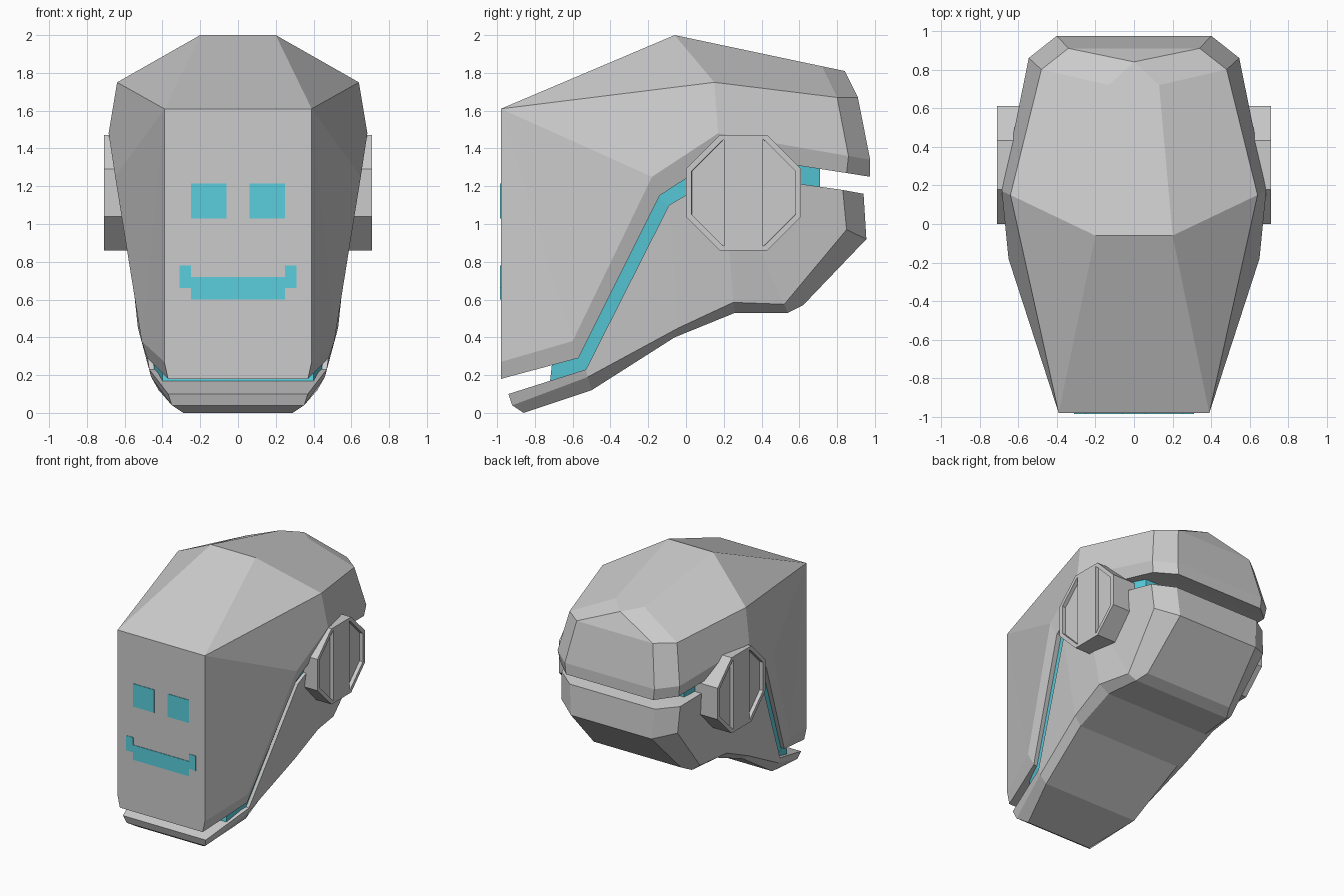
import bpy, bmesh
from math import pi, cos, sin

if "Cube" in bpy.data.objects:
    bpy.data.objects.remove(bpy.data.objects["Cube"])

cyan = bpy.data.materials.new("cyan_glow")
cyan.diffuse_color = (0.10, 0.62, 0.73, 1)
cyan.use_nodes = True
cyan.node_tree.nodes["Principled BSDF"].inputs["Base Color"].default_value = cyan.diffuse_color


def finish(bm, name, mat=None):
    bmesh.ops.recalc_face_normals(bm, faces=bm.faces[:])
    me = bpy.data.meshes.new(name)
    bm.to_mesh(me)
    bm.free()
    ob = bpy.data.objects.new(name, me)
    bpy.context.collection.objects.link(ob)
    if mat:
        me.materials.append(mat)
    return ob


def loft(name, rings, mat=None):
    """Skin half rings (front to back, x > 0), mirrored in x; caps are strips across."""
    bm, seen, done = bmesh.new(), {}, set()

    def vert(p, s):
        k = (round(p[0] * s, 4), p[1], p[2])
        if k[0] == 0:
            k = (0.0, p[1], p[2])
        if k not in seen:
            seen[k] = bm.verts.new(k)
        return seen[k]

    def face(*pts):
        vs = list(dict.fromkeys(vert(p, s) for p, s in pts))
        key = frozenset(vs)
        if len(vs) > 2 and key not in done:
            done.add(key)
            bm.faces.new(vs)

    for a, b in zip(rings, rings[1:]):
        for i in range(len(a) - 1):
            for s in (1, -1):
                face((a[i], s), (a[i + 1], s), (b[i + 1], s), (b[i], s))
        for e in (0, -1):
            face((a[e], 1), (a[e], -1), (b[e], -1), (b[e], 1))
    for r in (rings[0], rings[-1]):
        for p, q in zip(r, r[1:]):
            face((p, 1), (q, 1), (q, -1), (p, -1))
    return finish(bm, name, mat)


# Upper head shell: crown ridge, brow line, lower side line, bevelled lower rim
ridge, front, brow = (.20, -.06, 2.0), (.39, -.98, 1.61), (.64, .15, 1.75)
loft("upper_shell", [
    [ridge] * 4 + [(.13, .72, 1.835), (0, .84, 1.81)],
    [front] * 3 + [brow, (.48, .80, 1.67), (.34, .91, 1.67)],
    [(.39, -.98, .27), (.51, -.60, .38), (.65, -.18, 1.25),
     (.685, .17, 1.48), (.545, .86, 1.36), (.40, .975, 1.34)],
    [(.37, -.98, .18), (.48, -.57, .29), (.62, -.14, 1.15),
     (.65, .20, 1.37), (.53, .85, 1.27), (.39, .975, 1.25)],
])

# Lower jaw: top rim, side crease, underside
cheek, heel, tail = (.63, .20, 1.27), (.49, .52, .575), (.36, .955, .92)
loft("lower_jaw", [
    [(.37, -.94, .10), (.47, -.53, .23), (.60, -.09, 1.10)] + [cheek] * 3
    + [(.53, .83, 1.18), (.38, .94, 1.16)],
    [(.35, -.92, .04), (.46, -.52, .19), (.53, -.04, .45), (.54, .25, .585),
     heel, heel, (.52, .85, .97), tail],
    [(.29, -.86, 0), (.42, -.50, .12), (.46, -.06, .40), (.46, .26, .53),
     (.43, .54, .53), (.39, .62, .57), tail, tail],
])

# Glowing core seen in the gap between shell and jaw
loft("glowing_core", [
    [(.40, -.71, .255), (.45, -.59, .30), (.58, -.16, 1.16), (.61, .20, 1.38), (.48, .71, 1.30)],
    [(.40, -.72, .165), (.44, -.50, .20), (.57, -.07, 1.07), (.60, .20, 1.2), (.48, .71, 1.15)],
], cyan)

# Ear discs: octagon with two recessed side panels, mirrored
bm = bmesh.new()
R, cy, cz, x0, x1 = .305 / cos(pi / 8), .305, 1.165, .50, .71
pts = [(cy + R * cos(pi / 8 + i * pi / 4), cz + R * sin(pi / 8 + i * pi / 4)) for i in range(8)]
top, bot = cz + .305, cz - .305
loop = pts[:2] + [(.385, top), (.225, top)] + pts[2:6] + [(.225, bot), (.385, bot)] + pts[6:]
back = [bm.verts.new((x0, *p)) for p in loop]
face = [bm.verts.new((x1, *p)) for p in loop]
bm.faces.new(back)
for i in range(12):
    j = (i + 1) % 12
    bm.faces.new((back[i], back[j], face[j], face[i]))
bm.faces.new([face[i] for i in (2, 3, 8, 9)])
panels = [bm.faces.new([face[i] for i in ids])
          for ids in ((9, 10, 11, 0, 1, 2), (3, 4, 5, 6, 7, 8))]
bm.normal_update()
bmesh.ops.inset_individual(bm, faces=panels, thickness=.032)
bmesh.ops.inset_individual(bm, faces=panels, thickness=.001, depth=-.03)
ear = finish(bm, "ear_discs")
ear.modifiers.new("mirror", 'MIRROR')


# Pixel face: thin plates on the front panel
def plate(name, xa, xb, za, zb):
    bpy.ops.mesh.primitive_cube_add(size=1, location=((xa + xb) / 2, -.98, (za + zb) / 2))
    ob = bpy.context.object
    ob.name = name
    ob.scale = (xb - xa, .008, zb - za)
    ob.data.materials.append(cyan)


plate("mouth_bar", -.25, .25, .60, .72)
for side, s in (("right", 1), ("left", -1)):
    plate("eye_" + side, *sorted((s * .06, s * .25)), 1.03, 1.215)
    plate("mouth_corner_" + side, *sorted((s * .25, s * .31)), .66, .78)
